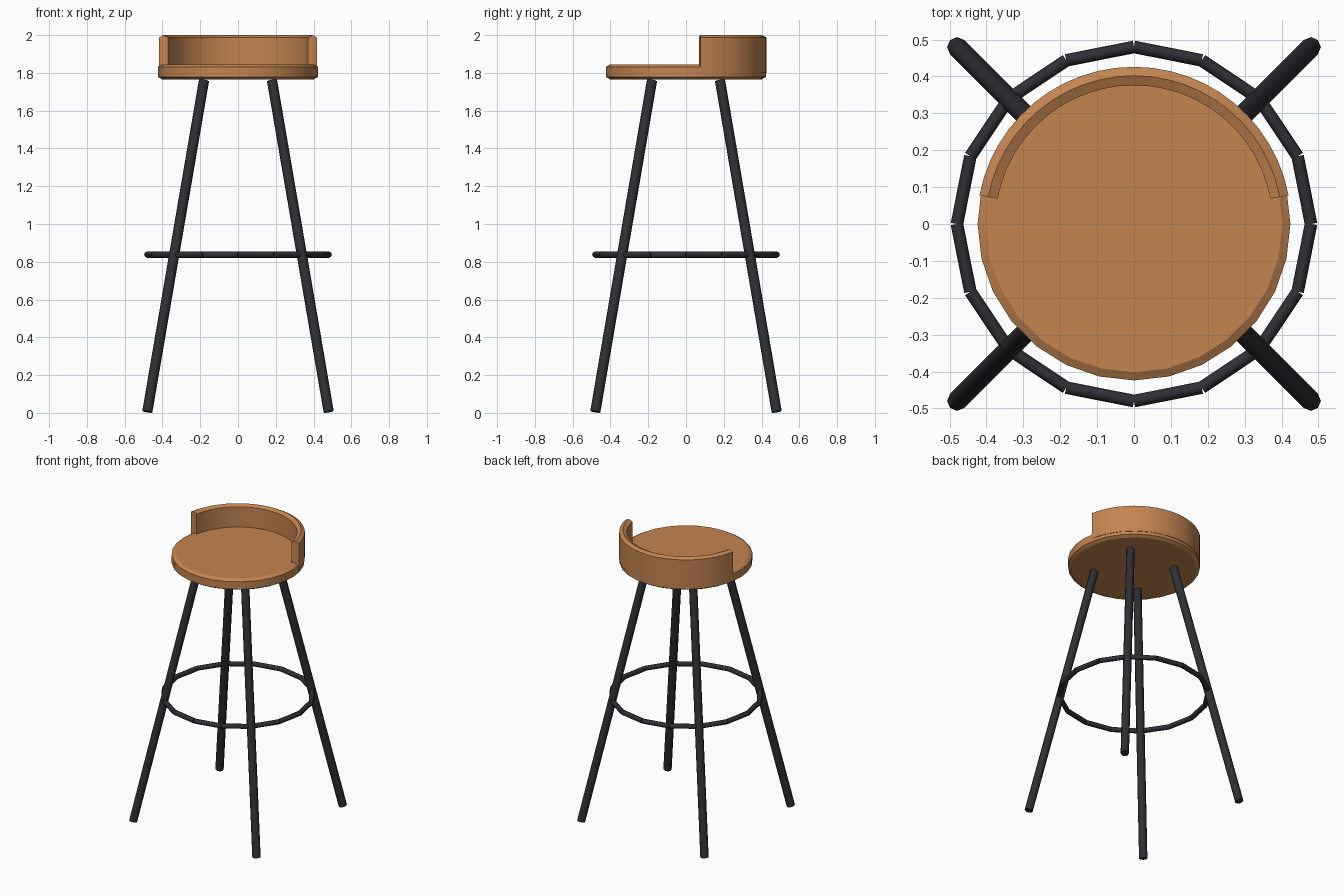
import bpy, bmesh, math
from mathutils import Vector

if "Cube" in bpy.data.objects:
    bpy.data.objects.remove(bpy.data.objects["Cube"])


def material(name, rgb):
    m = bpy.data.materials.new(name)
    m.diffuse_color = (*rgb, 1)
    m.use_nodes = True
    m.node_tree.nodes["Principled BSDF"].inputs["Base Color"].default_value = m.diffuse_color
    return m


WOOD = material("warm wood", (0.55, 0.235, 0.083))
METAL = material("dark metal", (0.028, 0.028, 0.035))


def finish(name, bm, mat, angle):
    bmesh.ops.recalc_face_normals(bm, faces=bm.faces)
    me = bpy.data.meshes.new(name)
    bm.to_mesh(me)
    bm.free()
    me.materials.append(mat)
    ob = bpy.data.objects.new(name, me)
    bpy.context.collection.objects.link(ob)
    bpy.ops.object.select_all(action='DESELECT')
    ob.select_set(True)
    bpy.context.view_layer.objects.active = ob
    bpy.ops.object.shade_smooth_by_angle(angle=math.radians(angle))
    return ob


def sweep(name, profile, angles, closed, mat):
    """Turn an (r, z) profile around z; closed = full turn, else a capped arc."""
    bm = bmesh.new()
    rings = [[bm.verts.new((r * math.cos(a), r * math.sin(a), z)) for r, z in profile]
             for a in angles]
    n, k = len(rings), len(profile)
    for i in range(n if closed else n - 1):
        a, b = rings[i], rings[(i + 1) % n]
        for j in range(k - 1 if closed else k):
            bm.faces.new((a[j], b[j], b[(j + 1) % k], a[(j + 1) % k]))
    if closed:
        bm.faces.new([r[0] for r in rings])
        bm.faces.new([r[-1] for r in rings])
    else:
        bm.faces.new(rings[0])
        bm.faces.new(rings[-1])
    return finish(name, bm, mat, 25)


def rod(name, p, q, radius, sides=8):
    p, q = Vector(p), Vector(q)
    bm = bmesh.new()
    bmesh.ops.create_cone(bm, cap_ends=True, segments=sides, radius1=radius,
                          radius2=radius, depth=(q - p).length)
    rot = (q - p).to_track_quat('Z', 'Y').to_matrix().to_4x4()
    bm.transform(rot)
    bmesh.ops.translate(bm, verts=bm.verts, vec=(p + q) / 2)
    return finish(name, bm, METAL, 50)


# Round seat with chamfered rims
N = 28
sweep("seat", [(0.402, 1.766), (0.424, 1.779), (0.424, 1.832), (0.402, 1.845)],
      [2 * math.pi * i / N for i in range(N)], True, WOOD)

# Low curved backrest with a ridged top
lo, hi, M = math.radians(10.5), math.radians(169.5), 24
sweep("backrest", [(0.426, 1.80), (0.426, 1.987), (0.402, 2.0), (0.376, 1.987), (0.376, 1.80)],
      [lo + (hi - lo) * i / M for i in range(M + 1)], False, WOOD)

# Four splayed legs
for side, sx in (("left", -1), ("right", 1)):
    for end, sy in (("front", -1), ("back", 1)):
        rod(f"{end}_{side}_leg", (0.48 * sx, 0.48 * sy, 0.0065),
            (0.18 * sx, 0.18 * sy, 1.76), 0.027)

# Footrest ring made of straight rods
S, R, Z = 16, 0.48, 0.838
for i in range(S):
    a, b = 2 * math.pi * i / S, 2 * math.pi * (i + 1) / S
    rod(f"footrest_rod_{i + 1}", (R * math.cos(a), R * math.sin(a), Z),
        (R * math.cos(b), R * math.sin(b), Z), 0.017)
